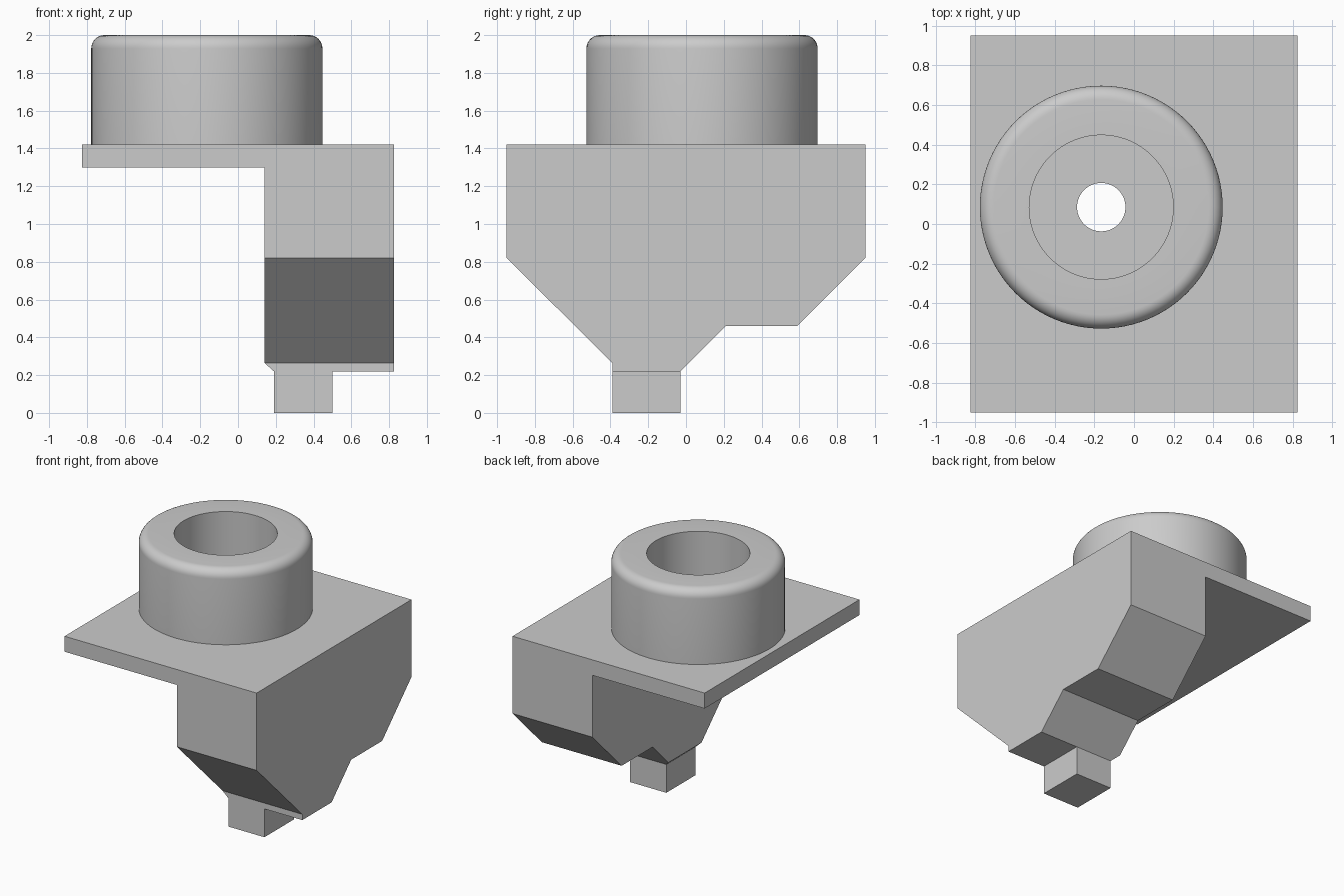
import bpy
import bmesh
import math
from mathutils import Matrix, Vector

old = bpy.data.objects.get("Cube")
if old:
    bpy.data.objects.remove(old, do_unlink=True)

grey = bpy.data.materials.new("light grey")
grey.use_nodes = True
colour = (0.6, 0.6, 0.6, 1)
grey.diffuse_color = colour
grey.node_tree.nodes["Principled BSDF"].inputs["Base Color"].default_value = colour

# Shared dimensions
HALF_X, HALF_Y = 0.825, 0.95
INNER_X = 0.14
DECK, UNDERSIDE = 1.42, 1.30
NECK_Z = 0.22
AXIS = Vector((-0.165, 0.085, 0))


def finish(bm, name, smooth=False):
    bmesh.ops.recalc_face_normals(bm, faces=bm.faces)
    mesh = bpy.data.meshes.new(name)
    bm.to_mesh(mesh)
    bm.free()
    mesh.materials.append(grey)
    obj = bpy.data.objects.new(name, mesh)
    bpy.context.collection.objects.link(obj)
    if smooth:
        bpy.ops.object.select_all(action="DESELECT")
        obj.select_set(True)
        bpy.context.view_layer.objects.active = obj
        bpy.ops.object.shade_smooth_by_angle(angle=math.radians(30))
    return obj


def box(name, low, high):
    low, high = Vector(low), Vector(high)
    bm = bmesh.new()
    bmesh.ops.create_cube(bm, size=1, matrix=Matrix.Translation((low + high) / 2)
                          @ Matrix.Diagonal((*(high - low), 1)))
    return finish(bm, name)


# Side body: stepped profile extruded across x
profile = [(-HALF_Y, DECK), (-HALF_Y, 0.82), (-0.39, 0.265), (-0.39, NECK_Z),
           (-0.03, NECK_Z), (0.21, 0.46), (0.59, 0.46), (HALF_Y, 0.82), (HALF_Y, DECK)]
bm = bmesh.new()
side = bm.faces.new([bm.verts.new((INNER_X, y, z)) for y, z in profile])
moved = bmesh.ops.extrude_face_region(bm, geom=[side], use_keep_orig=True)["geom"]
bmesh.ops.translate(bm, vec=(HALF_X - INNER_X, 0, 0),
                    verts=[v for v in moved if isinstance(v, bmesh.types.BMVert)])
bmesh.ops.recalc_face_normals(bm, faces=bm.faces)

# Small chamfer along the inner bottom edge
cut = bmesh.ops.bisect_plane(bm, geom=bm.verts[:] + bm.edges[:] + bm.faces[:],
                             plane_co=(0.19, 0, NECK_Z), plane_no=(-0.045, 0, -0.05),
                             clear_outer=True)["geom_cut"]
bmesh.ops.holes_fill(bm, edges=[e for e in cut if isinstance(e, bmesh.types.BMEdge)], sides=0)
finish(bm, "side_body")

# Square peg under the body
box("bottom_peg", (0.19, -0.39, 0), (0.50, -0.03, NECK_Z))

# Thin plate with a drilled hole
plate = box("mounting_plate", (-HALF_X, -HALF_Y, UNDERSIDE), (INNER_X, HALF_Y, DECK))
bm = bmesh.new()
bmesh.ops.create_cone(bm, cap_ends=True, segments=64, radius1=0.122, radius2=0.122, depth=0.5,
                      matrix=Matrix.Translation(AXIS + Vector((0, 0, DECK))))
drill = finish(bm, "hole_cutter")
drill.hide_render = True
drill.hide_viewport = True
hole = plate.modifiers.new("hole", "BOOLEAN")
hole.operation = "DIFFERENCE"
hole.solver = "EXACT"
hole.object = drill

# Round collar with a wide bore and a rounded outer rim
OUTER, BORE, TOP, ROUND = 0.612, 0.363, 2.0, 0.07
section = [(OUTER, DECK)]
for i in range(9):
    a = math.pi / 2 * i / 8
    section.append((OUTER - ROUND + ROUND * math.cos(a), TOP - ROUND + ROUND * math.sin(a)))
section += [(BORE, TOP), (BORE, DECK)]
bm = bmesh.new()
points = [bm.verts.new(AXIS + Vector((r, 0, z))) for r, z in section]
edges = [bm.edges.new(pair) for pair in zip(points, points[1:])]
bmesh.ops.spin(bm, geom=points + edges, cent=AXIS, axis=(0, 0, 1),
               angle=2 * math.pi, steps=96, use_merge=True)
bmesh.ops.remove_doubles(bm, verts=bm.verts, dist=0.0001)
bmesh.ops.recalc_face_normals(bm, faces=bm.faces)
finish(bm, "collar", smooth=True)
